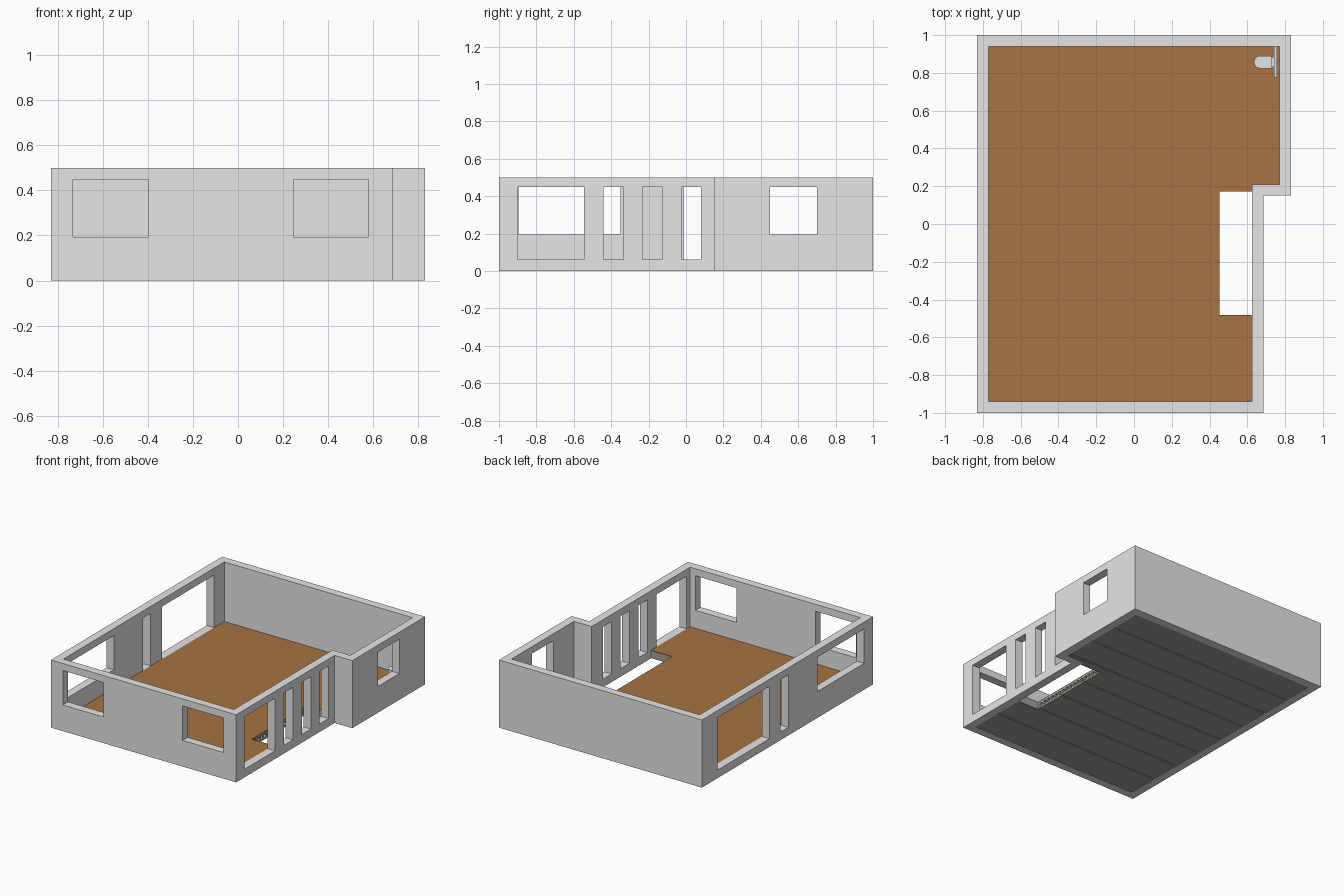
import bpy, bmesh, math
from mathutils import Matrix

if "Cube" in bpy.data.objects:
    bpy.data.objects.remove(bpy.data.objects["Cube"])


def material(name, rgb):
    m = bpy.data.materials.new(name)
    m.diffuse_color = (*rgb, 1)
    m.use_nodes = True
    m.node_tree.nodes["Principled BSDF"].inputs["Base Color"].default_value = m.diffuse_color
    return m


GREY = material("wall_grey", (0.79, 0.79, 0.79))
WOOD = material("wood_brown", (0.38, 0.175, 0.056))
CONCRETE = material("concrete_grey", (0.36, 0.355, 0.335))


def finish(name, bm, mat):
    bmesh.ops.recalc_face_normals(bm, faces=bm.faces)
    me = bpy.data.meshes.new(name)
    bm.to_mesh(me)
    bm.free()
    me.materials.append(mat)
    ob = bpy.data.objects.new(name, me)
    bpy.context.collection.objects.link(ob)
    return ob


def prism(name, pts, z0, z1, mat):
    """Extrude an outline in plan from z0 to z1."""
    bm = bmesh.new()
    f = bm.faces.new([bm.verts.new((x, y, z0)) for x, y in pts])
    ext = bmesh.ops.extrude_face_region(bm, geom=[f])
    for v in ext["geom"]:
        if isinstance(v, bmesh.types.BMVert):
            v.co.z = z1
    return finish(name, bm, mat)


def box(name, x0, x1, y0, y1, z0, z1, mat):
    return prism(name, [(x0, y0), (x1, y0), (x1, y1), (x0, y1)], z0, z1, mat)


def cut(ob, cutter):
    m = ob.modifiers.new("cut", "BOOLEAN")
    m.operation, m.solver, m.object = "DIFFERENCE", "EXACT", cutter
    cutter.hide_render = True
    cutter.hide_set(True)


# Walls: L-shaped outline with the inside removed
OUTER = [(-.83, -1), (.685, -1), (.685, .15), (.83, .15), (.83, 1), (-.83, 1)]
INNER = [(-.77, -.94), (.625, -.94), (.625, .21), (.77, .21), (.77, .94), (-.77, .94)]
walls = prism("walls", OUTER, 0, .5, GREY)
cut(walls, prism("inside_cutter", INNER, -.1, .6, GREY))

# Window and door openings: x0, x1, y0, y1, sill height
OPENINGS = [
    (-.732, -.40, -1.1, -.9, .193), (.247, .58, -1.1, -.9, .193),   # front
    (.6, .72, -.9, -.545, .06), (.6, .72, -.442, -.335, .06),        # right
    (.6, .72, -.233, -.125, .06), (.6, .72, -.025, .08, .06),
    (.74, .9, .45, .70, .195),
    (-.9, -.74, -.895, -.35, .195), (-.9, -.74, -.01, .08, .06),     # left
    (-.9, -.74, .21, .82, .06),
]
for x0, x1, y0, y1, sill in OPENINGS:
    cut(walls, box("opening_cutter", x0, x1, y0, y1, sill, .448, GREY))

# Floor outline with the stair opening notched out of the right side
FLOOR = [(-.77, -.94), (.625, -.94), (.625, -.483), (.452, -.483), (.452, .173),
         (.625, .173), (.625, .21), (.77, .21), (.77, .94), (-.77, .94)]
prism("floor_boards", FLOOR, .054, .06, WOOD)

# Hollow-core slab: eight planks with narrow joints underneath
slab = prism("hollow_core_slab", FLOOR, .002, .054, CONCRETE)
for i in range(1, 8):
    y = -.94 + 1.88 * i / 8
    cut(slab, box("joint_cutter", -.9, .9, y - .005, y + .005, -.05, .016, CONCRETE))

# Round cores showing in the slab edge at the stair opening
bm = bmesh.new()
for i in range(8):
    for k in range(6):
        y = -.94 + .235 * (i + (k + .5) / 6)
        if -.46 < y < .15:
            bmesh.ops.create_cone(
                bm, cap_ends=True, segments=12, radius1=.014, radius2=.014, depth=.4,
                matrix=Matrix.Translation((.3, y, .029)) @ Matrix.Rotation(math.pi / 2, 4, 'Y'))
cut(slab, finish("core_cutter", bm, CONCRETE))

# Toilet: rounded bowl, hinge block and cistern panel
cy, r = .857, .033
arc = [(.668 - r * math.sin(a), cy + r * math.cos(a))
       for a in (math.pi * k / 12 for k in range(13))]
prism("toilet_bowl", [(.73, cy + r)] + arc + [(.73, cy - r)], .075, .13, GREY)
box("toilet_hinge", .73, .742, cy - .026, cy + .026, .085, .12, GREY)
box("cistern_panel", .742, .756, .775, .94, .06, .27, GREY)
